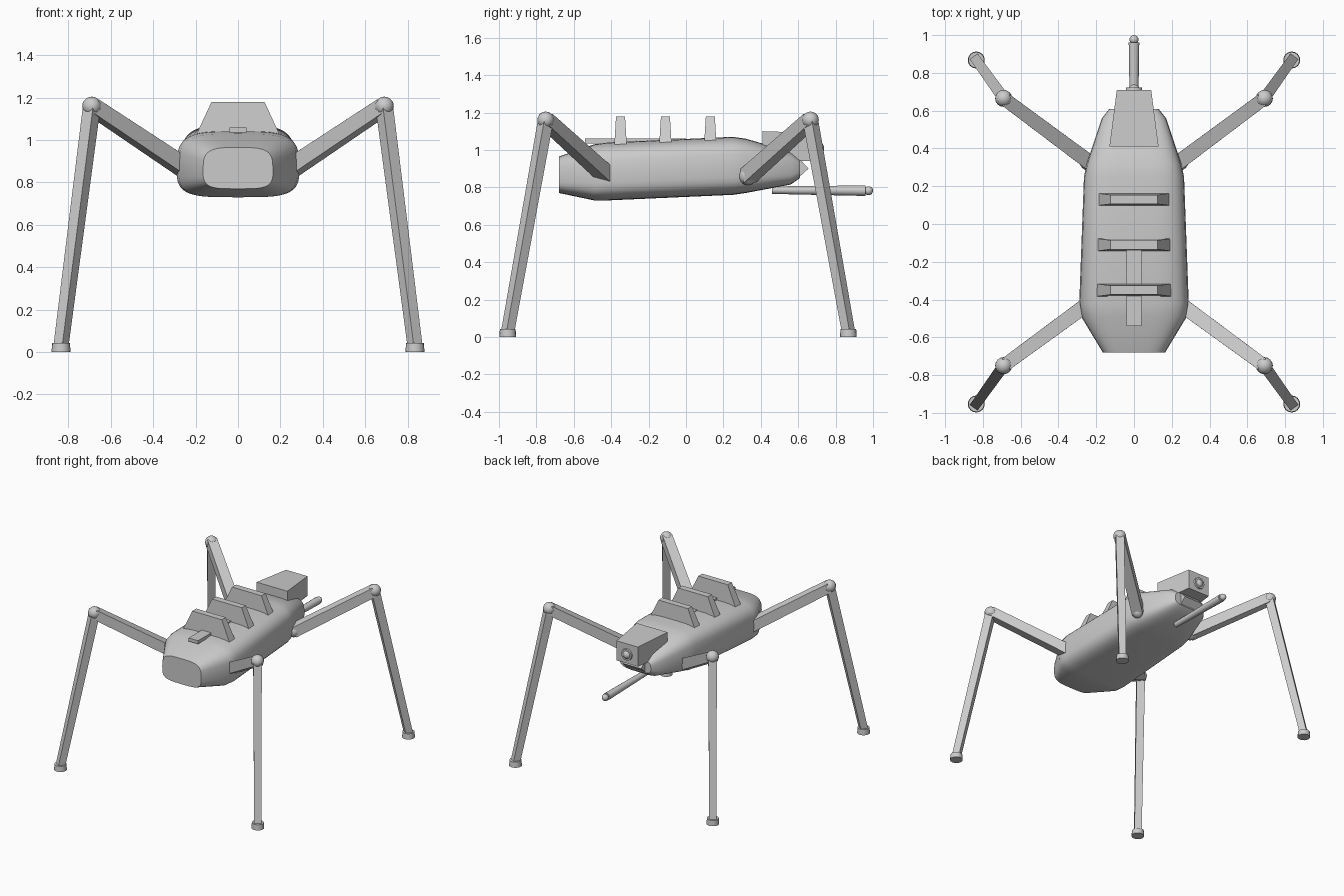
import bpy, bmesh, math
from mathutils import Vector, Matrix

old = bpy.data.objects.get("Cube")
if old:
    bpy.data.objects.remove(old, do_unlink=True)

grey = bpy.data.materials.new("plain grey")
grey.use_nodes = True
colour = (0.6, 0.6, 0.6, 1)
grey.diffuse_color = colour
grey.node_tree.nodes["Principled BSDF"].inputs["Base Color"].default_value = colour


def finish(name, bm, smooth=None):
    bmesh.ops.recalc_face_normals(bm, faces=bm.faces[:])
    mesh = bpy.data.meshes.new(name)
    bm.to_mesh(mesh)
    bm.free()
    mesh.materials.append(grey)
    obj = bpy.data.objects.new(name, mesh)
    bpy.context.collection.objects.link(obj)
    if smooth:
        bpy.ops.object.select_all(action='DESELECT')
        obj.select_set(True)
        bpy.context.view_layer.objects.active = obj
        bpy.ops.object.shade_smooth_by_angle(angle=math.radians(smooth))
    return obj


def loft(name, rings, smooth=None):
    bm = bmesh.new()
    rows = [[bm.verts.new(p) for p in ring] for ring in rings]
    n = len(rows[0])
    for a, b in zip(rows, rows[1:]):
        for i in range(n):
            j = (i + 1) % n
            bm.faces.new((a[i], a[j], b[j], b[i]))
    bm.faces.new(rows[0])
    bm.faces.new(rows[-1])
    finish(name, bm, smooth)


def bar(name, start, end, r1, r2, sides=16):
    """Straight bar between two points; four sides gives a square section."""
    start, end = Vector(start), Vector(end)
    d = end - start
    bm = bmesh.new()
    bmesh.ops.create_cone(bm, cap_ends=True, segments=sides, radius1=r1,
                          radius2=r2, depth=d.length)
    bmesh.ops.rotate(bm, verts=bm.verts[:], matrix=Matrix.Rotation(math.pi / 4, 3, 'Z'))
    obj = finish(name, bm, 40 if sides > 4 else None)
    obj.rotation_mode = 'QUATERNION'
    obj.rotation_quaternion = d.to_track_quat('Z', 'Y')
    obj.location = (start + end) / 2


def ball(name, pos, r):
    bm = bmesh.new()
    bmesh.ops.create_uvsphere(bm, u_segments=16, v_segments=10, radius=r)
    finish(name, bm, 60).location = pos


def body_ring(y, half, low, high, n=40, power=0.5):
    ring = []
    for i in range(n):
        a = 2 * math.pi * i / n
        c, s = math.cos(a), math.sin(a)
        x = half * math.copysign(abs(c) ** power, c)
        z = (low + high) / 2 + (high - low) / 2 * math.copysign(abs(s) ** power, s)
        ring.append((x * (1 - 0.08 * max(s, 0)), y, z))
    return ring


# Body: rounded hull with a flat nose and tapering tail
loft("body", [body_ring(*s) for s in (
    (-0.68, 0.165, 0.77, 0.965), (-0.49, 0.28, 0.73, 1.03),
    (-0.42, 0.29, 0.73, 1.04), (0.25, 0.265, 0.76, 1.07),
    (0.32, 0.25, 0.77, 1.06), (0.56, 0.17, 0.815, 0.99),
    (0.61, 0.13, 0.85, 0.95))], 35)

# Back plate running under the fins
plate = ((-0.54, 1.035), (0, 1.035), (0, 1.06), (-0.54, 1.06))
loft("back_plate", [[(x, y, z) for y, z in plate] for x in (-0.04, 0.04)])

# Three tapered fins across the back
for y in (-0.35, -0.11, 0.13):
    loft("back_fin", [[(sx * w, y + sy * t, z) for sx, sy in
                       ((-1, -1), (1, -1), (1, 1), (-1, 1))]
                      for w, t, z in ((0.195, 0.033, 1.03), (0.125, 0.024, 1.18))])

# Head: side profile narrowed towards the rear, with a lens
profile = ((0.41, 1.10), (0.71, 1.09), (0.71, 0.94), (0.62, 0.94), (0.41, 1.0))
loft("head", [[(side * (0.13 - 0.13 * (y - 0.41)), y, z) for y, z in profile]
              for side in (-1, 1)])
bar("lens_rim", (0, 0.70, 1.01), (0, 0.722, 1.01), 0.045, 0.042)
ball("lens", (0, 0.705, 1.01), 0.034)

# Neck wedge joining head and tail
neck = ((0.50, 0.95), (0.61, 0.95), (0.655, 0.90), (0.60, 0.85), (0.50, 0.83))
loft("neck", [[(x, y, z) for y, z in neck] for x in (-0.08, 0.08)])

# Probe under the tail
bar("probe", (0, 0.46, 0.785), (0, 0.96, 0.782), 0.02, 0.028)
ball("probe_tip", (0, 0.976, 0.782), 0.024)

# Four legs
for sx in (1, -1):
    for name, hip_y, knee_y, foot_y in (("front", -0.42, -0.75, -0.953),
                                        ("rear", 0.33, 0.665, 0.868)):
        hip = (sx * 0.24, hip_y, 0.86)
        knee = (sx * 0.69, knee_y, 1.16)
        foot = (sx * 0.835, foot_y, 0.03)
        bar(name + "_upper_leg", hip, knee, 0.056, 0.05, 4)
        bar(name + "_lower_leg", knee, foot, 0.042, 0.036, 4)
        ball(name + "_hip", hip, 0.048)
        ball(name + "_knee", knee, 0.045)
        bar(name + "_foot", (foot[0], foot_y, 0), (foot[0], foot_y, 0.042), 0.045, 0.042)
